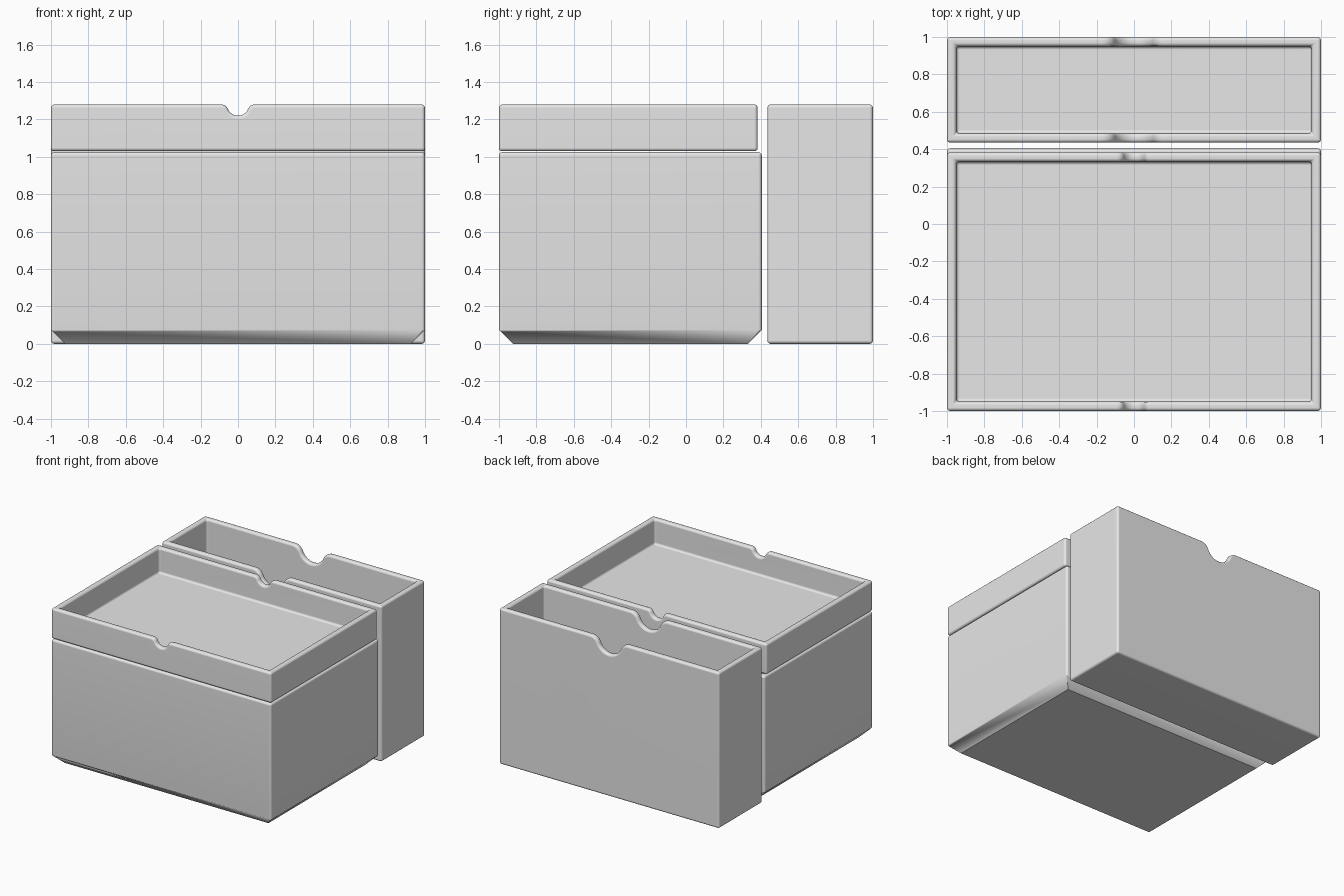
import bpy, bmesh
from math import sin, cos, atan2, radians
from mathutils import Matrix, Vector

if "Cube" in bpy.data.objects:
    bpy.data.objects.remove(bpy.data.objects["Cube"])

WALL = 0.05
ROUND = 0.018

grey = bpy.data.materials.new("light grey plastic")
grey.use_nodes = True
grey.diffuse_color = (0.8, 0.8, 0.8, 1)
grey.node_tree.nodes["Principled BSDF"].inputs["Base Color"].default_value = grey.diffuse_color


def add_object(name, bm):
    mesh = bpy.data.meshes.new(name)
    bmesh.ops.recalc_face_normals(bm, faces=bm.faces)
    bm.to_mesh(mesh)
    bm.free()
    obj = bpy.data.objects.new(name, mesh)
    bpy.context.collection.objects.link(obj)
    return obj


def notch_half(width, depth, top, steps=8):
    """Right half of a finger notch: round bowl blending into a rounded lip."""
    reach = (width ** 2 + depth ** 2) / (2 * depth)
    bowl, lip = reach * 0.6, reach * 0.4
    sweep = atan2(width, reach - depth)
    angles = [sweep * i / steps for i in range(steps + 1)]
    pts = [(bowl * sin(t), top - depth + bowl * (1 - cos(t))) for t in angles]
    pts += [(width - lip * sin(t), top - lip * (1 - cos(t))) for t in reversed(angles[:-1])]
    return pts


def open_box(name, y0, y1, z0, z1, floor, notch=None, chamfer=0):
    # Front outline, with the notch in its top edge, extruded to the back
    outline = [(-1, z0), (1, z0), (1, z1)]
    if notch:
        half = notch_half(*notch, z1)
        outline += half[::-1] + [(-x, z) for x, z in half[1:]]
    outline.append((-1, z1))
    bm = bmesh.new()
    face = bm.faces.new([bm.verts.new((x, y0, z)) for x, z in outline])
    ext = bmesh.ops.extrude_face_region(bm, geom=[face])
    moved = [g for g in ext["geom"] if isinstance(g, bmesh.types.BMVert)]
    bmesh.ops.translate(bm, verts=moved, vec=(0, y1 - y0, 0))
    bmesh.ops.recalc_face_normals(bm, faces=bm.faces)
    # Sloped underside
    if chamfer:
        low = [e for e in bm.edges if all(v.co.z < z0 + 0.001 for v in e.verts)]
        bmesh.ops.bevel(bm, geom=low, offset=chamfer, segments=1, affect="EDGES")
    box = add_object(name, bm)
    box.data.materials.append(grey)

    # Hollow inside
    bm = bmesh.new()
    size = Vector((2 - 2 * WALL, y1 - y0 - 2 * WALL, z1 + 0.2 - floor))
    centre = Vector((0, (y0 + y1) / 2, floor + size.z / 2))
    bmesh.ops.create_cube(bm, size=1, matrix=Matrix.Translation(centre) @ Matrix.Diagonal(size).to_4x4())
    cutter = add_object(name + "_cavity", bm)
    cutter.hide_render = True
    cut = box.modifiers.new("hollow", "BOOLEAN")
    cut.operation, cut.solver, cut.object = "DIFFERENCE", "EXACT", cutter

    # Rounded edges on all square corners
    rounding = box.modifiers.new("rounding", "BEVEL")
    rounding.width, rounding.segments = ROUND, 3
    rounding.limit_method, rounding.angle_limit = "ANGLE", radians(65)
    rounding.use_clamp_overlap = False

    bpy.ops.object.select_all(action="DESELECT")
    box.select_set(True)
    bpy.context.view_layer.objects.active = box
    for mod in ("hollow", "rounding"):
        bpy.ops.object.modifier_apply(modifier=mod)
    bpy.data.objects.remove(cutter)
    bpy.ops.object.shade_smooth_by_angle(angle=radians(40))
    weighted = box.modifiers.new("even shading", "WEIGHTED_NORMAL")
    weighted.keep_sharp = True
    return box


open_box("lower_box", -1, 0.405, 0, 1.025, 0.1, chamfer=0.075)
open_box("upper_tray", -1, 0.383, 1.03, 1.28, 1.075, notch=(0.09, 0.06))
open_box("tall_back_box", 0.435, 1, 0, 1.28, 0.05, notch=(0.17, 0.115))
